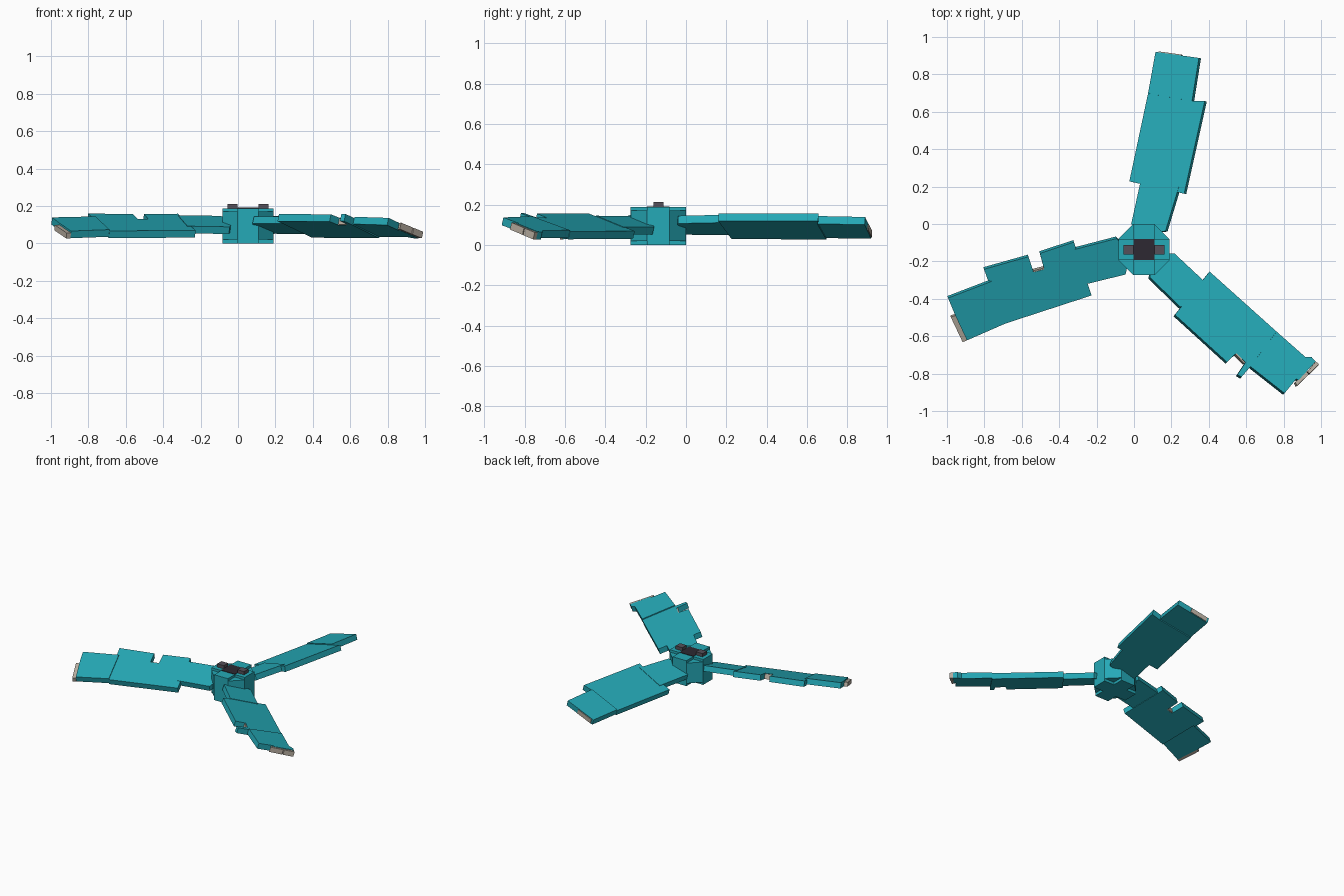
import bpy, bmesh, math
from mathutils import Vector

cube = bpy.data.objects.get("Cube")
if cube:
    bpy.data.objects.remove(cube, do_unlink=True)


def material(name, rgb):
    m = bpy.data.materials.new(name)
    m.use_nodes = True
    m.diffuse_color = (*rgb, 1)
    bsdf = m.node_tree.nodes["Principled BSDF"]
    bsdf.inputs["Base Color"].default_value = (*rgb, 1)
    bsdf.inputs["Roughness"].default_value = 0.7
    return m


TEAL = material("teal paint", (0.0185, 0.40, 0.475))
BEIGE = material("bare core", (0.50, 0.44, 0.37))
GREY = material("dark grey metal", (0.09, 0.08, 0.10))
BLACK = material("black metal", (0.026, 0.022, 0.032))

HUB = Vector((0.053, -0.137, 0))
SLOPE = 0.297          # tangent of the blade pitch


def prism(name, top, offset, mat):
    """Solid between a planar outline and the same outline moved by offset."""
    bm = bmesh.new()
    a = [bm.verts.new(p) for p in top]
    b = [bm.verts.new(Vector(p) + offset) for p in top]
    bm.faces.new(a)
    bm.faces.new(b[::-1])
    for i in range(len(a)):
        j = (i + 1) % len(a)
        bm.faces.new((a[i], b[i], b[j], a[j]))
    bmesh.ops.recalc_face_normals(bm, faces=bm.faces)
    mesh = bpy.data.meshes.new(name)
    bm.to_mesh(mesh)
    bm.free()
    mesh.materials.append(mat)
    ob = bpy.data.objects.new(name, mesh)
    bpy.context.collection.objects.link(ob)
    return ob


def box(name, x, y, z0, z1, mat):
    """Box of half sizes x, y around the hub axis, or spans given as pairs."""
    x0, x1 = x if isinstance(x, tuple) else (-x, x)
    pts = [HUB + Vector(p) for p in ((x0, -y, z1), (x1, -y, z1), (x1, y, z1), (x0, y, z1))]
    return prism(name, pts, Vector((0, 0, z0 - z1)), mat)


def slab(name, outline, axis, height, thick, mat):
    """Plate lying in the pitched plane of the blade whose axis angle is given."""
    side = Vector((-math.sin(math.radians(axis)), math.cos(math.radians(axis)), 0))
    normal = (side * SLOPE + Vector((0, 0, 1))).normalized()
    top = []
    for x, y in outline:
        p = Vector((x, y, 0))
        p.z = height - SLOPE * (p - HUB).dot(side)
        top.append(p)
    return prism(name, top, -normal * thick, mat)


# Hub: two crossed boxes with a lower octagon filling the corners
R, C = 0.137, 0.056
box("hub_block_long", C, R, 0, 0.188, TEAL)
box("hub_block_wide", R, C, 0, 0.188, TEAL)
octagon = [(C, -R), (R, -C), (R, C), (C, R), (-C, R), (-R, C), (-R, -C), (-C, -R)]
prism("hub_corners", [HUB + Vector((x * 0.999, y * 0.999, 0.17)) for x, y in octagon],
      Vector((0, 0, -0.15)), TEAL)
box("hub_cap", C, C, 0.186, 0.191, BLACK)
for name, s in (("left", 1), ("right", -1)):
    box("hub_clamp_" + name, tuple(sorted((s * C, s * 0.11))), 0.025, 0.18, 0.212, GREY)

# Blade sections: root, wide panel and tip
blades = {
    "back": (77, {
        "root": [(-0.015, 0.0), (0.05, -0.05), (0.168, -0.038), (0.24, 0.2), (0.04, 0.25)],
        "panel": [(-0.025, 0.228), (0.268, 0.162), (0.378, 0.657), (0.31, 0.657), (0.075, 0.698)],
        "tip": [(0.075, 0.698), (0.31, 0.657), (0.347, 0.888), (0.115, 0.92)],
    }),
    "right": (197, {
        "root": [(-0.094, -0.078), (-0.02, -0.15), (-0.045, -0.27), (-0.27, -0.325),
                 (-0.32, -0.137)],
        "panel": [(-0.227, -0.382), (-0.687, -0.532), (-0.762, -0.307), (-0.78, -0.303),
                  (-0.802, -0.242), (-0.564, -0.175), (-0.537, -0.258), (-0.48, -0.243),
                  (-0.503, -0.157), (-0.321, -0.097)],
        "tip": [(-0.687, -0.532), (-0.762, -0.307), (-0.994, -0.396), (-0.955, -0.49),
                (-0.893, -0.622)],
    }),
    "left": (317, {
        "root": [(0.217, -0.158), (0.10, -0.16), (0.085, -0.285), (0.25, -0.445), (0.38, -0.31)],
        "panel": [(0.404, -0.254), (0.762, -0.575), (0.623, -0.762), (0.575, -0.818),
                  (0.553, -0.805), (0.596, -0.74), (0.548, -0.69), (0.497, -0.738),
                  (0.219, -0.485)],
        "tip": [(0.762, -0.575), (0.915, -0.71), (0.95, -0.712), (0.972, -0.735),
                (0.88, -0.835), (0.868, -0.828), (0.805, -0.905), (0.623, -0.762)],
    }),
}
heights = {"root": 0.118, "panel": 0.115, "tip": 0.122}
for blade, (axis, parts) in blades.items():
    for part, outline in parts.items():
        slab(f"{blade}_blade_{part}", outline, axis, heights[part], 0.04, TEAL)

# Bare core showing at the broken edges
slab("back_blade_end_core", [(0.13, 0.917), (0.25, 0.90), (0.251, 0.906), (0.131, 0.923)],
     77, 0.117, 0.032, BEIGE)
slab("right_blade_end_core", [(-0.955, -0.49), (-0.893, -0.622), (-0.916, -0.632),
                              (-0.98, -0.497)], 197, 0.112, 0.03, BEIGE)
slab("right_blade_notch_core", [(-0.537, -0.258), (-0.48, -0.243), (-0.482, -0.235),
                                (-0.539, -0.25)], 197, 0.112, 0.036, BEIGE)
slab("left_blade_end_core", [(0.972, -0.735), (0.99, -0.75), (0.94, -0.80), (0.927, -0.79)],
     317, 0.119, 0.036, BEIGE)
slab("left_blade_corner_core", [(0.922, -0.79), (0.935, -0.803), (0.872, -0.865),
                                (0.862, -0.845)], 317, 0.119, 0.036, BEIGE)
slab("left_blade_notch_core", [(0.548, -0.69), (0.596, -0.74), (0.59, -0.746),
                               (0.542, -0.696)], 317, 0.112, 0.036, BEIGE)
